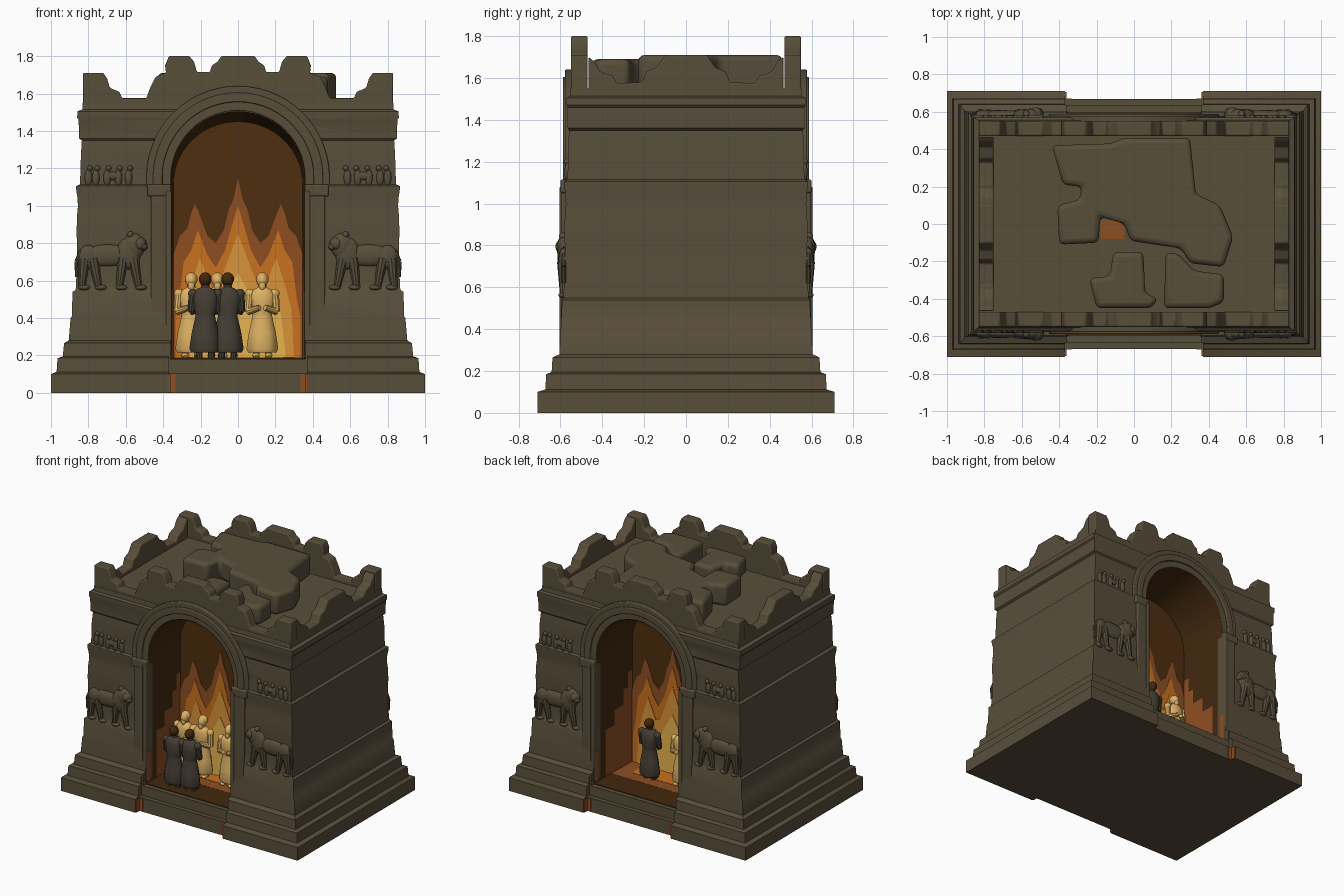
import bpy, bmesh, math, random
from mathutils import Vector, Matrix

if "Cube" in bpy.data.objects:
    bpy.data.objects.remove(bpy.data.objects["Cube"])

random.seed(4)

def material(name, r, g, b):
    m = bpy.data.materials.new(name)
    m.diffuse_color = [(c / 255 / 12.92 if c < 11 else ((c / 255 + .055) / 1.055) ** 2.4) for c in (r, g, b)] + [1]
    m.use_nodes = True
    m.node_tree.nodes["Principled BSDF"].inputs["Base Color"].default_value = m.diffuse_color
    return m

STONE = material("stone", 88, 78, 58)
SOOT = material("soot brown", 66, 40, 14)
PANEL = material("panel brown", 78, 46, 14)
RUST = material("rust glow", 142, 78, 34)
ORANGE = material("flame orange", 200, 113, 30)
AMBER = material("flame amber", 216, 147, 56)
YELLOW = material("flame yellow", 234, 182, 80)
GOLD = material("pale gold cloth", 222, 178, 100)
CHAR = material("charcoal cloth", 70, 63, 53)

def make(name, bm, *mats, bevel=0):
    bmesh.ops.recalc_face_normals(bm, faces=bm.faces)
    me = bpy.data.meshes.new(name)
    bm.to_mesh(me)
    bm.free()
    for m in mats:
        me.materials.append(m)
    ob = bpy.data.objects.new(name, me)
    bpy.context.collection.objects.link(ob)
    if bevel:
        mod = ob.modifiers.new("soften", 'BEVEL')
        mod.width, mod.segments = bevel, 3
    return ob

def solid(rings, bm=None):
    """Closed skin through a list of equal-length point rings."""
    bm = bm or bmesh.new()
    vs = [[bm.verts.new(p) for p in r] for r in rings]
    n = len(vs[0])
    for a, b in zip(vs, vs[1:]):
        for i in range(n):
            bm.faces.new((a[i], a[(i + 1) % n], b[(i + 1) % n], b[i]))
    bm.faces.new(vs[0][::-1])
    bm.faces.new(vs[-1])
    return bm

def prism(pts, y0, y1, bm=None):
    return solid([[(x, y, z) for x, z in pts] for y in (y0, y1)], bm)

def box(x0, x1, y0, y1, z0, z1, bm=None):
    return prism([(x0, z0), (x1, z0), (x1, z1), (x0, z1)], y0, y1, bm)

def ball(bm, c, r):
    bmesh.ops.create_uvsphere(bm, u_segments=16, v_segments=10, radius=1,
                              matrix=Matrix.Translation(c) @ Matrix.Diagonal((*r, 1)))

def tube(bm, a, b, r0, r1):
    a, b = Vector(a), Vector(b)
    q = Vector((0, 0, 1)).rotation_difference(b - a).to_matrix().to_4x4()
    bmesh.ops.create_cone(bm, cap_ends=True, segments=10, radius1=r0, radius2=r1, depth=(b - a).length,
                          matrix=Matrix.Translation((a + b) / 2) @ q)

def arch(hw, spring, top, floor, n=28):
    """Open arch line from right foot over the crown to left foot."""
    feet = [floor + (spring - floor) * k / 8 for k in range(8)]
    curve = [(hw * math.cos(math.pi * k / n), spring + (top - spring) * math.sin(math.pi * k / n)) for k in range(n + 1)]
    return [(hw, z) for z in feet] + curve + [(-hw, z) for z in feet[::-1]]

# Stepped, tapering body with weathered courses
levels = [(0, 1, .71), (.10, 1, .71), (.112, .97, .672), (.185, .965, .668), (.195, .937, .642), (.265, .93, .638),
          (.28, .905, .605), (.40, .895, .6), (.41, .888, .598), (.54, .885, .592), (.55, .868, .586)]
for k in range(1, 12):
    t, j = k / 12, random.uniform(-.003, .003)
    levels.append((.55 + .53 * t, .868 - .012 * t + j, .586 - .012 * t + j))
levels += [(1.085, .865, .582), (1.105, .865, .582), (1.115, .845, .567), (1.2, .842, .563), (1.27, .84, .565),
           (1.35, .835, .558), (1.36, .85, .566), (1.46, .852, .567), (1.47, .86, .57), (1.505, .858, .57),
           (1.515, .832, .555), (1.55, .83, .552)]
body = make("gate_body", solid([[(-x, -y, z), (x, -y, z), (x, y, z), (-x, y, z)] for z, x, y in levels]), STONE)
PANEL_Y = {-1: .2, 1: .15}
cutters = []
for s in (-1, 1):
    cutters.append(make("arch_cutter", prism(arch(.36, 1.15, 1.508, .18), s * PANEL_Y[s], s * .9), STONE))
    cutters.append(make("step_cutter", box(-.37, .37, s * .668, s * .9, -.1, .5), STONE))
    cutters.append(make("tread_cutter", box(-.37, .37, s * .635, s * .9, .105, .5), STONE))
bpy.context.view_layer.objects.active = body
for c in cutters:
    mod = body.modifiers.new("cut", 'BOOLEAN')
    mod.operation, mod.solver, mod.object = 'DIFFERENCE', 'EXACT', c
    bpy.ops.object.modifier_apply(modifier=mod.name)
    bpy.data.objects.remove(c)

# Stepped parapets: half outlines mirrored about the middle
front_half = [(0, 1.8), (.09, 1.8), (.11, 1.77), (.14, 1.75), (.15, 1.715), (.22, 1.715), (.235, 1.77), (.26, 1.8), (.37, 1.8),
              (.39, 1.75), (.385, 1.71), (.44, 1.69), (.47, 1.63), (.49, 1.575), (.62, 1.575), (.635, 1.61),
              (.685, 1.63), (.70, 1.68), (.72, 1.71), (.83, 1.71), (.83, 1.53)]
side_half = [(0, 1.71), (.10, 1.71), (.14, 1.65), (.19, 1.63), (.21, 1.58), (.33, 1.575), (.35, 1.61),
             (.41, 1.63), (.44, 1.68), (.465, 1.7), (.465, 1.53)]
def mirrored(half):
    return half + [(-x, z) for x, z in half[::-1] if x > 0]
for s in (-1, 1):
    tag = "front" if s < 0 else "back"
    make(tag + "_parapet", prism(mirrored(front_half), s * .55, s * .47), STONE, bevel=.008)
    pts = mirrored(side_half)
    make(("left" if s < 0 else "right") + "_parapet",
         solid([[(x, y, z) for y, z in pts] for x in (s * .75, s * .83)]), STONE, bevel=.008)

# Fallen roof slabs
slabs = [([(-.44, .42), (-.13, .43), (-.05, .46), (.3, .46), (.33, .16), (.46, .1), (.53, -.07), (.48, -.23), (.3, -.21),
           (.25, -.13), (-.02, -.09), (-.05, 0), (-.18, .04), (-.19, -.1), (-.4, -.11), (-.41, .1), (-.29, .13),
           (-.28, .2), (-.38, .21)], 1.71),
         ([(-.11, -.15), (.05, -.15), (.06, -.37), (.13, -.4), (.09, -.45), (-.2, -.45), (-.24, -.29), (-.13, -.28)], 1.67),
         ([(.17, -.15), (.24, -.16), (.32, -.25), (.48, -.27), (.48, -.42), (.4, -.45), (.16, -.45)], 1.69)]
for pts, top in slabs:
    make("roof_slab", solid([[(x, y, z) for x, y in pts] for z in (1.545, top)]), STONE, bevel=.028)
make("roof_glow_crack", box(-.18, -.05, -.08, .02, 1.548, 1.556), RUST)

# Flame outlines, half of each, largest first
flames = [(RUST, [(0, 1.15), (.022, 1.04), (.05, .98), (.075, .87), (.12, .8), (.165, .84), (.2, .94), (.23, 1.01),
                  (.25, .96), (.27, .88), (.31, .84), (.344, .74), (.344, .19)]),
          (ORANGE, [(0, 1.0), (.03, .9), (.07, .76), (.12, .67), (.165, .74), (.215, .87), (.25, .76), (.29, .7),
                    (.315, .5), (.335, .4), (.335, .19)]),
          (AMBER, [(0, .85), (.05, .72), (.1, .58), (.14, .56), (.205, .72), (.25, .58), (.285, .45), (.3, .19)]),
          (YELLOW, [(0, .64), (.05, .55), (.1, .45), (.18, .53), (.23, .42), (.255, .19)])]

for s in (-1, 1):
    tag = "front" if s < 0 else "back"
    py = PANEL_Y[s]
    # Recess lining, narrowing toward the fire wall, rusty near the flames
    a, b = arch(.358, 1.15, 1.505, .182), arch(.345, 1.12, 1.45, .182)
    bm, rows = bmesh.new(), 8
    grid = [[bm.verts.new((p[0] + (q[0] - p[0]) * k / rows, s * (.57 + (py - .57) * k / rows),
                           p[1] + (q[1] - p[1]) * k / rows)) for p, q in zip(a, b)] for k in range(rows + 1)]
    for k in range(rows):
        for i in range(len(a) - 1):
            f = bm.faces.new((grid[k][i], grid[k][i + 1], grid[k + 1][i + 1], grid[k + 1][i]))
            f.material_index = int(k > 1 and f.calc_center_median().z < .35 + .07 * k)
    make(tag + "_recess_lining", bm, SOOT, RUST)
    # Fire wall and painted flames
    make(tag + "_fire_wall", prism(b, s * (py - .02), s * (py + .004)), PANEL)
    for k, (mat, half) in enumerate(flames):
        make(tag + "_flame", prism(mirrored(half), s * (py + .002), s * (py + .008 + .003 * k)), mat)
    # Glowing floor and threshold corners
    make(tag + "_floor_soot", box(-.355, .355, s * .4, s * .6, .178, .186), SOOT)
    make(tag + "_floor_glow", box(-.355, .355, s * py, s * .4, .178, .187), RUST)
    make(tag + "_floor_bright", box(-.24, .24, s * py, s * .31, .18, .189), ORANGE)
    for m in (-1, 1):
        bm = box(m * .362, m * .371, s * .6, s * .705, .002, .10)
        box(m * .335, m * .37, s * .66, s * .671, .002, .1, bm)
        box(m * .354, m * .361, s * .55, s * .592, .19, .42, bm)
        make(tag + "_threshold_glow", bm, RUST)
    # Archivolt in two bands, with pilasters and capitals
    for r0, r1, depth in ((.358, .41, .572), (.405, .455, .588), (.45, .49, .578)):
        o, i = arch(r1, 1.15, 1.15 + r1, 1.1), arch(r0, 1.15, 1.15 + r0, 1.1)
        make(tag + "_archivolt", prism(o + i[::-1], s * .5, s * depth), STONE, bevel=.006)
    for m in (-1, 1):
        make(tag + "_pilaster", box(m * .372, m * .465, s * .52, s * .597, .4, 1.06), STONE, bevel=.008)
        make(tag + "_pilaster_edge", box(m * .356, m * .385, s * .52, s * .604, .2, 1.08), STONE, bevel=.006)
        make(tag + "_capital", box(m * .358, m * .485, s * .52, s * .6, 1.05, 1.115), STONE, bevel=.01)
        # Striding lion relief, head toward the arch
        bm, w = bmesh.new(), s * .584
        for x, z, rx, rz, ry in ((.70, .735, .13, .058, .025), (.80, .725, .055, .065, .026), (.585, .745, .065, .085, .03),
                                 (.555, .785, .058, .068, .033), (.525, .795, .036, .038, .04), (.505, .78, .022, .02, .036),
                                 (.575, .845, .018, .018, .024)):
            ball(bm, (m * x, w, z), (rx, ry, rz))
        for x0, x1 in ((.56, .53), (.615, .635), (.775, .745), (.82, .835)):
            tube(bm, (m * x1, w, .56), (m * x0, w, .72), .018, .032)
            ball(bm, (m * (x1 - .012), w, .563), (.032, .026, .015))
        for p, q in (((.84, .76), (.865, .7)), ((.865, .7), (.86, .62))):
            tube(bm, (m * p[0], w, p[1]), (m * q[0], w, q[1]), .011, .011)
        make(tag + "_lion_relief", bm, STONE)
        # Small procession relief on the upper ledge
        bm = bmesh.new()
        for x in (.585, .64, .70, .76, .8):
            ball(bm, (m * x, s * .567, 1.15), (.02, .014, .045))
            ball(bm, (m * (x - .008), s * .567, 1.2), (.015, .016, .016))
        ball(bm, (m * .67, s * .567, 1.16), (.05, .014, .022))
        make(tag + "_procession_relief", bm, STONE)

# Robed figures: lofted robe, head, hair, folded arms and feet
def figure(x, y, facing, cloth, skin):
    profile = [(.215, .07, .052), (.235, .08, .06), (.32, .07, .052), (.405, .053, .04), (.42, .052, .04), (.43, .056, .042),
               (.49, .066, .045), (.53, .068, .042), (.55, .05, .035), (.565, .022, .022), (.59, .02, .02)]
    n = 20
    bm = solid([[(x + rx * (1 + .07 * math.cos(6 * t) * max(0, (.42 - z) / .2)) * math.cos(t), y + ry * math.sin(t), z)
                 for t in (2 * math.pi * k / n for k in range(n))] for z, rx, ry in profile])
    for m in (-1, 1):
        tube(bm, (x + m * .066, y, .53), (x + m * .075, y + facing * .012, .435), .024, .02)
        tube(bm, (x + m * .075, y + facing * .012, .435), (x + m * .015, y + facing * .055, .455), .02, .015)
        ball(bm, (x + m * .066, y, .53), (.026, .026, .026))
        tube(bm, (x + m * .032, y, .185), (x + m * .032, y, .25), .018, .02)
        ball(bm, (x + m * .034, y + facing * .02, .2), (.02, .036, .014))
    make("figure_robe", bm, cloth)
    bm = bmesh.new()
    ball(bm, (x, y + facing * .004, .6), (.029, .032, .039))
    ball(bm, (x, y - facing * .008, .608), (.034, .033, .036))
    if skin is GOLD:
        ball(bm, (x, y + facing * .024, .572), (.018, .014, .025))
    make("figure_head", bm, skin)

for x, y in ((-.25, -.28), (-.11, -.27), (.13, -.29)):
    figure(x, y, -1, GOLD, GOLD)
for x, y in ((-.175, -.52), (-.055, -.5)):
    figure(x, y, 1, CHAR, SOOT)
figure(-.16, .27, 1, GOLD, GOLD)
figure(.09, .31, -1, CHAR, SOOT)

bpy.ops.object.select_all(action='SELECT')
bpy.ops.object.shade_smooth_by_angle(angle=math.radians(35))
